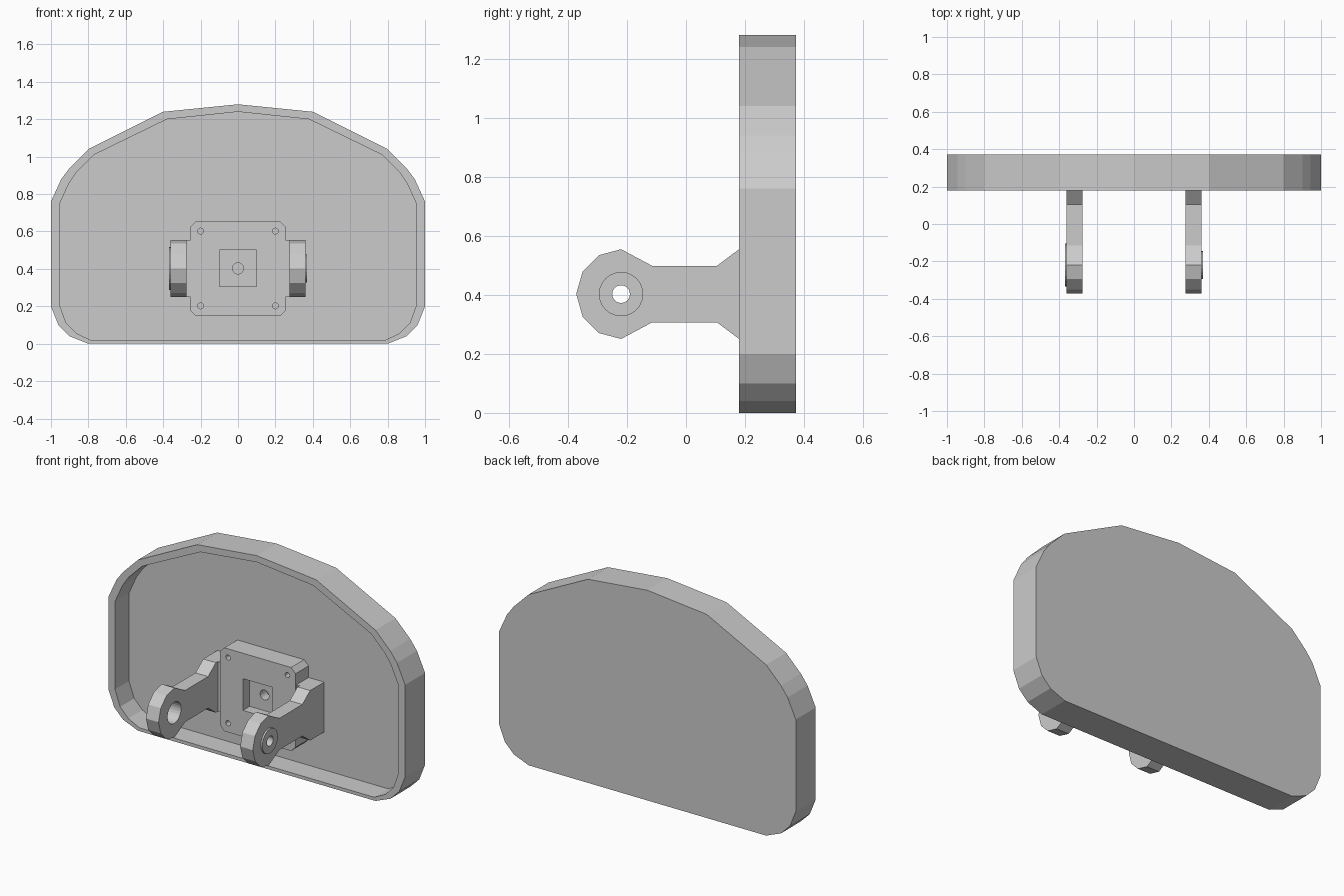
import bpy, bmesh, math

if "Cube" in bpy.data.objects:
    bpy.data.objects.remove(bpy.data.objects["Cube"])

FRONT, FLOOR, BACK = 0.18, 0.315, 0.372   # depths of rim, cavity floor, rear face
ZC = 0.4025                               # height of the hinge axis


def prism(name, pts, axis, a, b):
    """Extrude a 2D outline: axis 'y' takes (x, z) points, axis 'x' takes (y, z)."""
    bm = bmesh.new()
    put = (lambda p, d: (p[0], d, p[1])) if axis == 'y' else (lambda p, d: (d, p[0], p[1]))
    face = bm.faces.new([bm.verts.new(put(p, a)) for p in pts])
    ext = bmesh.ops.extrude_face_region(bm, geom=[face])
    verts = [g for g in ext['geom'] if isinstance(g, bmesh.types.BMVert)]
    bmesh.ops.translate(bm, verts=verts, vec=put((0, 0), b - a))
    bmesh.ops.recalc_face_normals(bm, faces=bm.faces)
    me = bpy.data.meshes.new(name)
    bm.to_mesh(me)
    bm.free()
    ob = bpy.data.objects.new(name, me)
    bpy.context.collection.objects.link(ob)
    return ob


def circle(u, v, r, n=24):
    return [(u + r * math.cos(2 * math.pi * i / n), v + r * math.sin(2 * math.pi * i / n))
            for i in range(n)]


def rect(u0, u1, v0, v1):
    return [(u0, v0), (u1, v0), (u1, v1), (u0, v1)]


def combine(ob, other, op):
    mod = ob.modifiers.new(op, 'BOOLEAN')
    mod.operation, mod.object, mod.solver = op, other, 'EXACT'
    bpy.context.view_layer.objects.active = ob
    bpy.ops.object.modifier_apply(modifier=mod.name)
    bpy.data.objects.remove(other)


def symmetric(half):
    """Close a right-hand outline with its mirror image in x."""
    return half + [(-x, z) for x, z in reversed(half) if x > 0]


# shell: shallow tray open to the front
outer = [(0.8, 0), (0.9, 0.04), (0.96, 0.1), (1, 0.2), (1, 0.76), (0.945, 0.88),
         (0.9, 0.94), (0.8, 1.04), (0.4, 1.24), (0, 1.28)]
inner = [(0.79, 0.02), (0.865, 0.057), (0.92, 0.113), (0.955, 0.21), (0.955, 0.745),
         (0.905, 0.855), (0.865, 0.915), (0.77, 1.01), (0.38, 1.2), (0, 1.24)]
shell = prism("shell", symmetric(outer), 'y', FRONT, BACK)
combine(shell, prism("cavity", symmetric(inner), 'y', FRONT - 0.1, FLOOR), 'DIFFERENCE')

# mounting plate with chamfered corners, square recess and screw holes
PF = 0.19
plate_half = [(0.225, 0.147), (0.255, 0.177), (0.255, 0.625), (0.225, 0.655)]
plate = prism("mounting_plate", symmetric(plate_half), 'y', PF, FLOOR + 0.01)
cuts = [(rect(-0.1, 0.1, 0.307, 0.5), PF + 0.065), (circle(0, ZC, 0.03, 16), FLOOR)]
cuts += [(circle(x, z, 0.016, 12), PF + 0.06) for x in (-0.2, 0.2) for z in (0.202, 0.602)]
for pts, depth in cuts:
    combine(plate, prism("cutter", pts, 'y', PF - 0.1, depth), 'DIFFERENCE')

# hinge arms: rounded knuckle, neck and flared root, each with its own boss and bore
arm_top = [(-0.372, 0), (-0.35, 0.077), (-0.295, 0.132), (-0.22, 0.152), (-0.115, 0.096),
           (0.105, 0.096), (0.18, 0.152), (FLOOR + 0.01, 0.152)]
arm_outline = [(y, ZC + h) for y, h in arm_top] + \
              [(y, ZC - h) for y, h in reversed(arm_top) if h > 0]
for side, label, boss_r, bore_r in ((-1, "left", 0.115, 0.065), (1, "right", 0.075, 0.03)):
    arm = prism(label + "_arm", arm_outline, 'x', side * 0.275, side * 0.36)
    boss = prism("boss", circle(-0.22, ZC, boss_r), 'x', side * 0.32, side * 0.37)
    combine(arm, boss, 'UNION')
    bore = prism("bore", circle(-0.22, ZC, bore_r), 'x', side * 0.2, side * 0.45)
    combine(arm, bore, 'DIFFERENCE')
    # web joining the arm root to the plate
    prism(label + "_web", rect(PF + 0.008, FLOOR + 0.01, ZC - 0.152, ZC + 0.152),
          'x', side * 0.25, side * 0.276)
